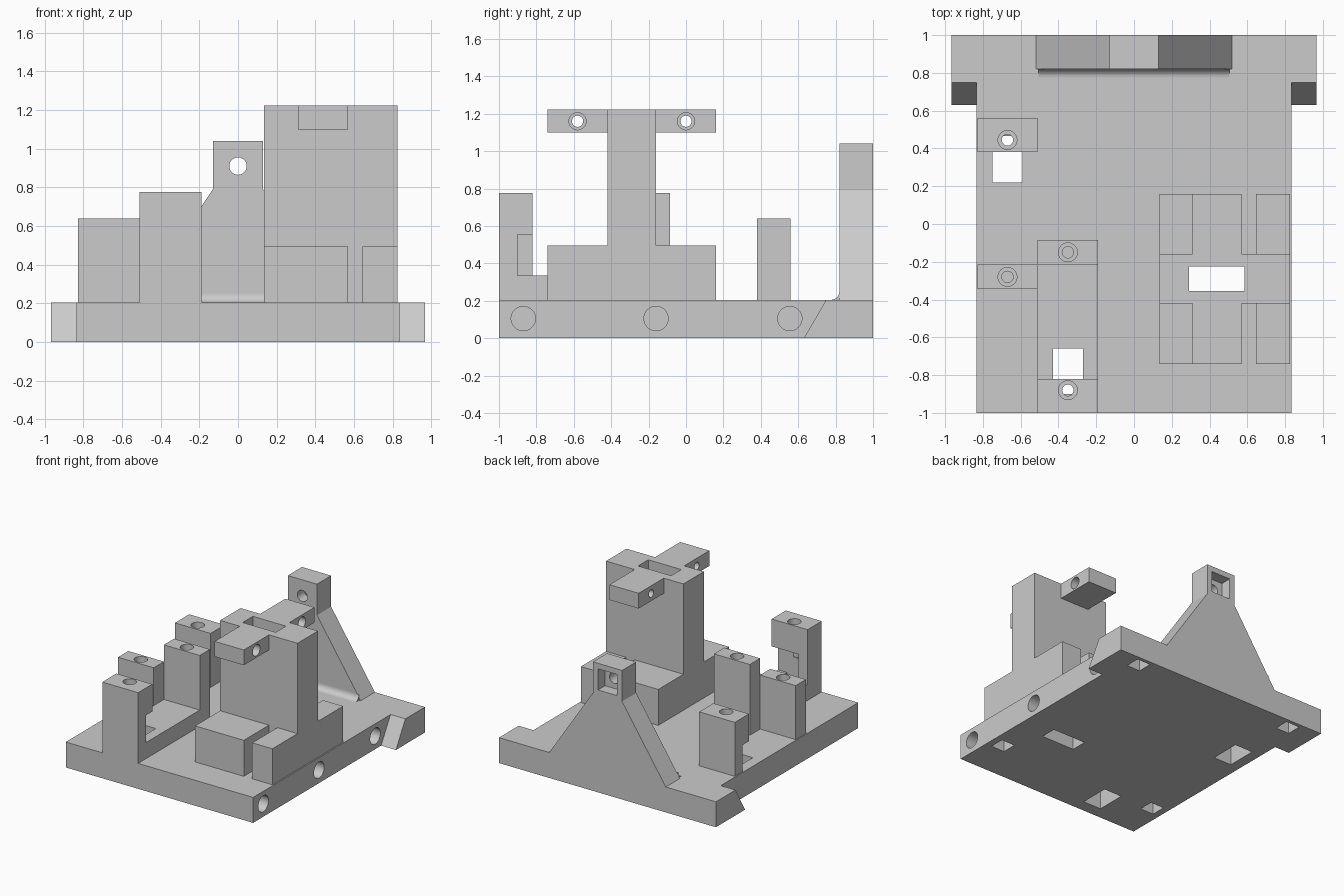
import bpy, bmesh, math
from mathutils import Matrix

old = bpy.data.objects.get("Cube")
if old:
    bpy.data.objects.remove(old)

grey = bpy.data.materials.new("plain_grey")
grey.use_nodes = True
GREY = (0.6, 0.6, 0.6, 1)
grey.diffuse_color = GREY
grey.node_tree.nodes["Principled BSDF"].inputs["Base Color"].default_value = GREY

DECK = 0.205   # top of the base plate


def finish(name, bm):
    bmesh.ops.recalc_face_normals(bm, faces=bm.faces)
    me = bpy.data.meshes.new(name)
    bm.to_mesh(me)
    bm.free()
    me.materials.append(grey)
    ob = bpy.data.objects.new(name, me)
    bpy.context.collection.objects.link(ob)
    return ob


def box(name, x, y, z):
    bm = bmesh.new()
    bmesh.ops.create_cube(bm, size=1)
    for v in bm.verts:
        v.co = [r[0] if c < 0 else r[1] for c, r in zip(v.co, (x, y, z))]
    return finish(name, bm)


def prism(name, points, axis, lo, hi):
    """Extrude a profile along X (points are y, z) or Y (points are x, z)."""
    place = (lambda p, t: (t, p[0], p[1])) if axis == "X" else (lambda p, t: (p[0], t, p[1]))
    bm = bmesh.new()
    a = [bm.verts.new(place(p, lo)) for p in points]
    b = [bm.verts.new(place(p, hi)) for p in points]
    bm.faces.new(a)
    bm.faces.new(b)
    for i in range(len(a)):
        j = (i + 1) % len(a)
        bm.faces.new((a[i], a[j], b[j], b[i]))
    return finish(name, bm)


def rod(axis, centre, radius, length):
    bm = bmesh.new()
    bmesh.ops.create_cone(bm, cap_ends=True, segments=32, radius1=radius, radius2=radius, depth=length)
    turn = {"X": Matrix.Rotation(math.pi / 2, 4, "Y"),
            "Y": Matrix.Rotation(math.pi / 2, 4, "X"), "Z": Matrix()}[axis]
    bm.transform(Matrix.Translation(centre) @ turn)
    return finish("hole_cutter", bm)


def cut_box(x, y, z):
    return box("box_cutter", x, y, z)


def cut(ob, cutters):
    """Subtract each cutter, bake the result and remove the cutters."""
    for c in cutters:
        c.hide_render = True
        m = ob.modifiers.new("cut", "BOOLEAN")
        m.operation, m.solver, m.object = "DIFFERENCE", "EXACT", c
    bpy.context.view_layer.update()
    dg = bpy.context.evaluated_depsgraph_get()
    me = bpy.data.meshes.new_from_object(ob.evaluated_get(dg))
    ob.modifiers.clear()
    ob.data = me
    for c in cutters:
        bpy.data.objects.remove(c)
    bpy.context.view_layer.objects.active = ob
    bpy.ops.object.select_all(action="DESELECT")
    ob.select_set(True)
    bpy.ops.object.shade_smooth_by_angle(angle=math.radians(30))


def screw_hole(x, y, top):
    """Counterbored hole from the top of a post."""
    return [rod("Z", (x, y, top), 0.05, 0.2), rod("Z", (x, y, top), 0.03, 0.6)]


def servo_window():
    return cut_box((-0.43, -0.27), (-0.9, -0.66), (-0.1, 0.4))


def left_window():
    return cut_box((-0.75, -0.59), (0.22, 0.465), (-0.1, 0.3))


def tower_window():
    return cut_box((0.29, 0.585), (-0.355, -0.225), (-0.1, 1.5))


# Base plate with windows, side screw holes and underside nut pockets
base = box("base_plate", (-0.835, 0.835), (-1, 1), (0, DECK))
cutters = [servo_window(), left_window(), tower_window()]
for s in (-1, 1):
    for y in (-0.87, -0.16, 0.555):
        cutters += [rod("X", (s * 0.835, y, 0.105), 0.065, 0.24),
                    rod("X", (s * 0.835, y, 0.105), 0.043, 0.4)]
    for y in (-0.65, 0.91):
        cutters.append(cut_box((s * 0.72 - 0.06, s * 0.72 + 0.06), (y - 0.06, y + 0.06), (-0.1, 0.1)))
cut(base, cutters)

# Slanted ears on both sides of the back edge
ear = [(0.63, 0), (1, 0), (1, DECK), (0.75, DECK)]
for name, lo, hi in (("left_ear", 0.835, 0.967), ("right_ear", -0.967, -0.835)):
    prism(name, ear, "X", lo, hi)

# Back bracket with a screw hole and a square nut pocket
half = [(0.52, DECK), (0.13, 0.79), (0.13, 1.04)]
bracket = prism("back_bracket", half + [(-x, z) for x, z in reversed(half)], "Y", 0.82, 1)
cut(bracket, [rod("Y", (0, 0.9, 0.91), 0.045, 0.5),
              cut_box((-0.085, 0.085), (0.91, 1.1), (0.825, 0.995))])

# Rounded fillet at the foot of the bracket
R = 0.045
arc = [(0.82 - R + R * math.sin(t), DECK + R - R * math.cos(t))
       for t in (math.pi / 2 * i / 8 for i in range(9))]
fillet = prism("bracket_fillet", [(0.82, DECK)] + arc, "X", -0.505, 0.505)
cut(fillet, [])

# Middle pair of posts with the raised pad between them
front_post = box("middle_front_post", (-0.51, -0.19), (-1, -0.82), (DECK, 0.775))
cut(front_post, [servo_window(), cut_box((-0.43, -0.1), (-0.9, -0.7), (0.335, 0.555))]
    + screw_hole(-0.35, -0.88, 0.775))
pad = box("middle_pad", (-0.51, -0.19), (-0.82, -0.215), (DECK, 0.335))
cut(pad, [servo_window()])
back_post = box("middle_back_post", (-0.51, -0.19), (-0.215, -0.085), (DECK, 0.775))
cut(back_post, screw_hole(-0.35, -0.15, 0.775))

# Outer pair of posts
outer_back = box("outer_back_post", (-0.828, -0.51), (0.38, 0.56), (DECK, 0.64))
cut(outer_back, [cut_box((-0.9, -0.59), (0.3, 0.465), (0.1, 0.42))]
    + screw_hole(-0.67, 0.445, 0.64))
outer_front = box("outer_front_post", (-0.828, -0.51), (-0.345, -0.215), (DECK, 0.64))
cut(outer_front, screw_hole(-0.67, -0.28, 0.64))

# Tower column with a vertical slot
column = box("tower_column", (0.135, 0.825), (-0.42, -0.16), (DECK, 1.223))
cut(column, [tower_window()])

# Tower arms and foot blocks, front and back
for side, span, y in (("front", (-0.74, -0.42), -0.58), ("back", (-0.16, 0.16), 0.0)):
    arm = box(side + "_arm", (0.31, 0.57), span, (1.1, 1.223))
    cut(arm, [rod("X", (0.44, y, 1.16), 0.03, 0.6), rod("X", (0.57, y, 1.16), 0.046, 0.2)])
    for part, x in (("_wide_foot", (0.135, 0.57)), ("_narrow_foot", (0.645, 0.825))):
        foot = box(side + part, x, span, (DECK, 0.495))
        cut(foot, [rod("X", (0.48, y, 0.43), 0.022, 1.2)])
